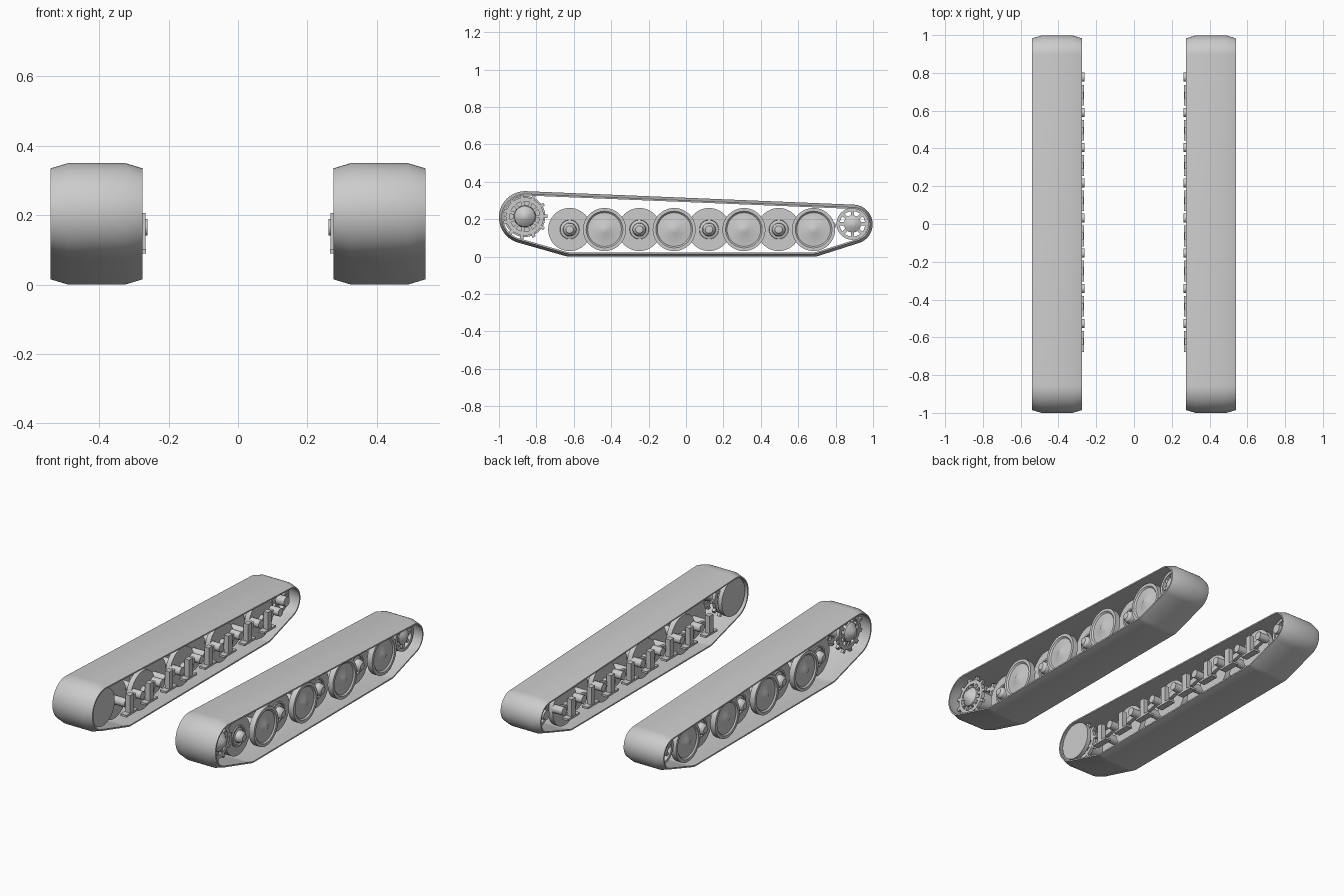
import bpy, bmesh
from math import sin, cos, pi, tau, atan2, acos, hypot
from mathutils import Matrix, Vector

cube = bpy.data.objects.get("Cube")
if cube:
    bpy.data.objects.remove(cube)

grey = bpy.data.materials.new("plain_grey")
grey.use_nodes = True
grey.diffuse_color = (0.6, 0.6, 0.6, 1)
grey.node_tree.nodes["Principled BSDF"].inputs["Base Color"].default_value = (0.6, 0.6, 0.6, 1)
parts = []


def finish(name, bm):
    """Turn a left-side mesh into an object mirrored to the right side."""
    bmesh.ops.remove_doubles(bm, verts=bm.verts, dist=0.00001)
    bmesh.ops.recalc_face_normals(bm, faces=bm.faces)
    mesh = bpy.data.meshes.new(name)
    bm.to_mesh(mesh)
    bm.free()
    mesh.materials.append(grey)
    obj = bpy.data.objects.new(name, mesh)
    bpy.context.collection.objects.link(obj)
    mirror = obj.modifiers.new("Mirror", 'MIRROR')
    mirror.use_mirror_merge = False
    parts.append(obj)


def skin(bm, loops):
    """Join closed loops of points into a closed ring of quads."""
    rows = [[bm.verts.new(p) for p in loop] for loop in loops]
    n = len(rows[0])
    for a, b in zip(rows, rows[1:] + rows[:1]):
        for i in range(n):
            j = (i + 1) % n
            if (a[i].co - a[j].co).length + (b[i].co - b[j].co).length > 0.0001:
                bm.faces.new((a[i], a[j], b[j], b[i]))


def lathe(bm, y, z, profile, sides=40):
    """Spin a closed (x, radius) profile about a crosswise axle."""
    skin(bm, [[(x, y + r * cos(tau * i / sides), z + r * sin(tau * i / sides))
               for i in range(sides)] for x, r in profile])


def rod(bm, y, z, x0, x1, r, sides=20):
    lathe(bm, y, z, [(x0, 0), (x0, r), (x1, r), (x1, 0)], sides)


def box(bm, centre, size, angle=0):
    m = (Matrix.Translation(centre) @ Matrix.Rotation(angle, 4, 'X')
         @ Matrix.Diagonal(Vector(size).to_4d()))
    bmesh.ops.create_cube(bm, size=1, matrix=m)


def spokes(bm, y, z, count, r0, r1, x, size):
    for k in range(count):
        a = tau * k / count
        r = (r0 + r1) / 2
        box(bm, (x, y + r * cos(a), z + r * sin(a)), (size[0], r1 - r0, size[1]), a)


# Track belt: a loop around four circles, with chamfered rims
corners = [(-0.62, 0.10, 0.10), (0.68, 0.10, 0.10), (0.893, 0.173, 0.105), (-0.86, 0.21, 0.14)]


def tangent(a, b):
    dy, dz = b[0] - a[0], b[1] - a[1]
    return atan2(dz, dy) - acos((a[2] - b[2]) / hypot(dy, dz))


def belt_loop(x, inset):
    loop = []
    for k, c in enumerate(corners):
        start = tangent(corners[k - 1], c)
        sweep = (tangent(c, corners[(k + 1) % 4]) - start) % tau
        steps = 10 if k < 2 else 28
        for i in range(steps + 1):
            a = start + sweep * i / steps
            r = c[2] - inset
            loop.append((x, c[0] + r * cos(a), c[1] + r * sin(a)))
    return loop


bm = bmesh.new()
section = [(0.275, 0.015), (0.325, 0), (0.49, 0), (0.54, 0.015),
           (0.54, 0.023), (0.49, 0.012), (0.325, 0.012), (0.275, 0.023)]
skin(bm, [belt_loop(x, d) for x, d in section])
finish("track_belt", bm)

# Overlapping road wheels: wide pairs alternate with narrow ones
axle_z = 0.145
wheel_ys = [-0.622 + 0.1863 * i for i in range(8)]
for i, y in enumerate(wheel_ys):
    bm = bmesh.new()
    if i % 2:
        outer = [(0.47, 0), (0.47, 0.085), (0.458, 0.09), (0.458, 0.115), (0.492, 0.115),
                 (0.492, 0.098), (0.484, 0.09), (0.488, 0.03), (0.494, 0.018), (0.494, 0)]
        lathe(bm, y, axle_z, outer, 48)
        rod(bm, y, axle_z, 0.325, 0.355, 0.115, 48)
        rod(bm, y, axle_z, 0.30, 0.475, 0.025)
        finish("wide_road_wheel", bm)
    else:
        disc = [(0.385, 0), (0.385, 0.115), (0.435, 0.115), (0.435, 0.062), (0.442, 0.062),
                (0.442, 0.052), (0.435, 0.05), (0.44, 0.036), (0.465, 0.032), (0.478, 0.02),
                (0.482, 0)]
        lathe(bm, y, axle_z, disc, 48)
        rod(bm, y, axle_z, 0.30, 0.39, 0.025)
        finish("narrow_road_wheel", bm)

# Suspension: upright post on a foot, pivot tube and trailing arm
for y in wheel_ys:
    bm = bmesh.new()
    box(bm, (0.282, y, 0.148), (0.03, 0.036, 0.115))
    box(bm, (0.285, y, 0.096), (0.04, 0.11, 0.012))
    finish("suspension_post", bm)
    bm = bmesh.new()
    pivot_y, pivot_z = y + 0.095, 0.165
    rod(bm, pivot_y, pivot_z, 0.261, 0.325, 0.024)
    dy, dz = pivot_y - y, pivot_z - axle_z
    box(bm, (0.305, y + dy / 2, axle_z + dz / 2), (0.02, hypot(dy, dz), 0.034), atan2(dz, dy))
    finish("swing_arm", bm)

# Front drive sprocket: toothed rings, ribs, pointed hub and backing disc
sy, sz = -0.862, 0.215
bm = bmesh.new()
for x in (0.35, 0.47):
    lathe(bm, sy, sz, [(x - 0.01, 0.08), (x + 0.01, 0.08), (x + 0.01, 0.102), (x - 0.01, 0.102)])
    spokes(bm, sy, sz, 11, 0.095, 0.122, x, (0.018, 0.018))
    spokes(bm, sy, sz, 11, 0.03, 0.09, x, (0.016, 0.016))
finish("sprocket_rings", bm)
bm = bmesh.new()
lathe(bm, sy, sz, [(0.30, 0), (0.30, 0.05), (0.46, 0.06), (0.485, 0.055), (0.515, 0.022), (0.52, 0)])
finish("sprocket_hub", bm)
bm = bmesh.new()
rod(bm, sy, sz, 0.29, 0.315, 0.11, 48)
finish("sprocket_backing_disc", bm)

# Rear idler: two spoked rims on a shaft
iy, iz = 0.89, 0.175
bm = bmesh.new()
for x in (0.36, 0.465):
    lathe(bm, iy, iz, [(x - 0.015, 0.068), (x + 0.015, 0.068), (x + 0.015, 0.085), (x - 0.015, 0.085)])
    spokes(bm, iy, iz, 8, 0.03, 0.075, x, (0.014, 0.018))
finish("idler_rims", bm)
bm = bmesh.new()
lathe(bm, iy, iz, [(0.30, 0), (0.30, 0.028), (0.44, 0.03), (0.455, 0.046), (0.475, 0.046),
                   (0.49, 0.022), (0.495, 0)])
finish("idler_hub", bm)

# Smooth shading with sharp edges kept
bpy.ops.object.select_all(action='DESELECT')
for obj in parts:
    obj.select_set(True)
bpy.context.view_layer.objects.active = parts[0]
bpy.ops.object.shade_smooth_by_angle(angle=pi / 6)
